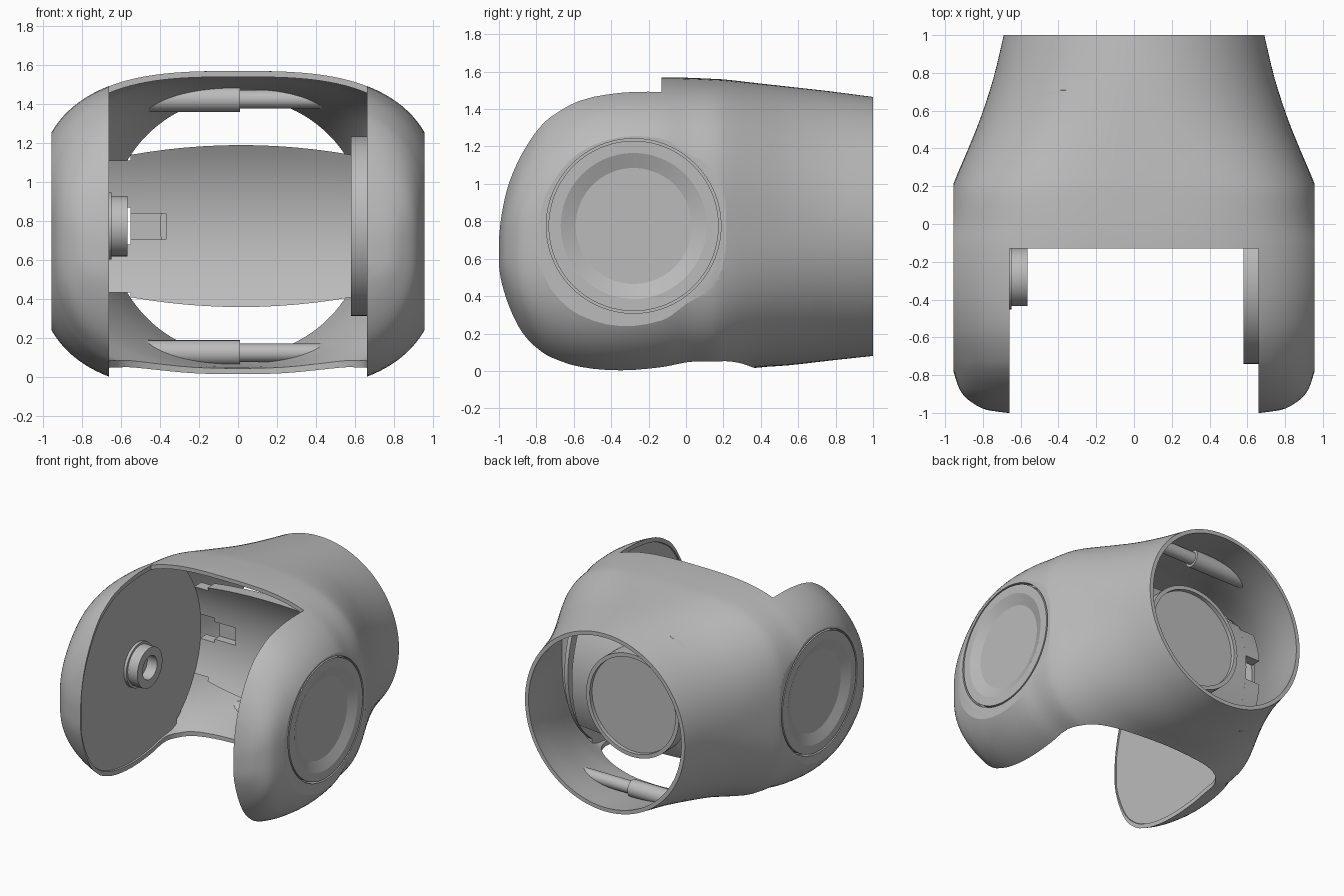
import bpy, bmesh
from math import sin, cos, pi, sqrt, asin, copysign

cube = bpy.data.objects.get("Cube")
if cube:
    bpy.data.objects.remove(cube, do_unlink=True)

GREY = (0.5, 0.5, 0.5, 1)
grey = bpy.data.materials.new("plain_grey")
grey.use_nodes = True
grey.diffuse_color = GREY
grey.node_tree.nodes["Principled BSDF"].inputs["Base Color"].default_value = GREY

HINGE_Y, MID_Z = -0.28, 0.775
GAP = 0.66          # half the space between the side lobes
WALL = 0.67         # inner wall of each lobe, set back from its rim
SIDE = 0.955        # flat outer side of each lobe


def loft(name, rings):
    """Skin a list of equal rings and cap both ends."""
    bm = bmesh.new()
    loops = [[bm.verts.new(p) for p in ring] for ring in rings]
    count = len(loops[0])
    for a, b in zip(loops, loops[1:]):
        for i in range(count):
            j = (i + 1) % count
            bm.faces.new((a[i], a[j], b[j], b[i]))
    bm.faces.new(loops[0])
    bm.faces.new(loops[-1])
    bmesh.ops.recalc_face_normals(bm, faces=bm.faces)
    mesh = bpy.data.meshes.new(name)
    bm.to_mesh(mesh)
    bm.free()
    mesh.materials.append(grey)
    obj = bpy.data.objects.new(name, mesh)
    bpy.context.collection.objects.link(obj)
    return obj


def box(name, x, y, z):
    return loft(name, [[(x[0], a, b), (x[1], a, b), (x[1], c, b), (x[0], c, b)]
                       for a, c, b in ((*y, z[0]), (*y, z[1]))])


def revolve_x(name, profile, sides=64):
    """Turn (x, radius) points around the hinge axis."""
    return loft(name, [[(x, HINGE_Y + r * cos(2 * pi * i / sides),
                         MID_Z + r * sin(2 * pi * i / sides))
                        for i in range(sides)] for x, r in profile])


def cut(obj, cutters):
    """Subtract the cutters for good, then drop them."""
    for c in cutters:
        c.hide_render = True
        mod = obj.modifiers.new("cut", 'BOOLEAN')
        mod.operation, mod.solver, mod.object = 'DIFFERENCE', 'EXACT', c
    graph = bpy.context.evaluated_depsgraph_get()
    mesh = bpy.data.meshes.new_from_object(obj.evaluated_get(graph))
    obj.modifiers.clear()
    obj.data = mesh
    for c in cutters:
        bpy.data.objects.remove(c, do_unlink=True)


# Shell stations: y, half width, top, bottom, roundness, x where heights apply
STATIONS = [
    (-1.0, 0.67, 0.70, 0.57, 3, GAP),
    (-0.985, 0.775, 0.84, 0.47, 3, GAP),
    (-0.957, 0.84, 0.97, 0.375, 3, GAP),
    (-0.91, 0.9, 1.095, 0.265, 3, GAP),
    (-0.86, 0.93, 1.19, 0.185, 3, GAP),
    (-0.8, 0.95, 1.28, 0.125, 3, GAP),
    (-0.727, 0.972, 1.355, 0.075, 3, GAP),
    (-0.567, 1.015, 1.445, 0.022, 3, GAP),
    (-0.35, 1.045, 1.487, 0.003, 3, GAP),
    (-0.13, 1.035, 1.492, 0.02, 3, GAP),
    (0.0, 1.0, 1.568, -0.04, 3, 0),
    (0.14, 0.975, 1.562, -0.03, 3, 0),
    (0.21, 0.957, 1.558, -0.015, 2.9, 0),
    (0.37, 0.89, 1.54, 0.016, 2.6, 0),
    (0.55, 0.817, 1.52, 0.03, 2.3, 0),
    (0.77, 0.745, 1.495, 0.055, 2.1, 0),
    (1.0, 0.69, 1.465, 0.08, 2, 0),
]


def smooth_stations(substeps=3):
    """Turn stations into (y, width, middle, height, roundness) on a smooth curve."""
    rows = []
    for y, w, top, bottom, n, ref in STATIONS:
        mid = (top + bottom) / 2
        rows.append((y, w, mid, (top - mid) / (1 - (ref / w) ** n) ** (1 / n), n))
    last = len(rows) - 1

    def slope(i, k):
        a, b = rows[max(i - 1, 0)], rows[min(i + 1, last)]
        return (b[k] - a[k]) / (b[0] - a[0])

    out = []
    for i in range(last):
        a, b = rows[i], rows[i + 1]
        d = b[0] - a[0]
        for s in range(substeps):
            t = s / substeps
            e = t * t * (3 - 2 * t)
            out.append([a[0] + d * t] + [
                a[k] + (b[k] - a[k]) * e + d * (slope(i, k) * t * (1 - t) ** 2
                                                - slope(i + 1, k) * t * t * (1 - t))
                for k in range(1, 5)])
    return out + [rows[-1]]


def section(row, inset=0, shift=0, sides=128):
    y, w, mid, h, n = row
    ring = []
    for i in range(sides):
        c, s = cos(2 * pi * (i + 0.5) / sides), sin(2 * pi * (i + 0.5) / sides)
        ring.append((copysign((w - inset) * abs(c) ** (2 / n), c), y + shift,
                     mid + copysign((h - inset) * abs(s) ** (2 / n), s)))
    return ring


# Hollow of the shell, leaving solid lobes and a thin round wall behind each
rows = smooth_stations()
hollow = loft("hollow_cutter", [section(r, 0.03) for r in rows[2:]]
              + [section(rows[-1], 0.03, 0.1)])
keep = []
for s in (-1, 1):
    keep.append(box("lobe_keep", sorted((s * WALL, s * 1.3)), (-2, 0.2), (-1, 3)))
    keep.append(revolve_x("wall_keep", [(s * WALL, 0.78), (s * 0.7, 0.78)], 96))
cut(hollow, keep)

# Outer shell with front gap, arched lower notch and side pockets
shell = loft("outer_shell", [section(r) for r in rows])
arch = [(GAP * cos(a * pi / 32), 0.37 * sin(a * pi / 32) ** 0.8) for a in range(33)]
arch = [(GAP, -1.5)] + arch + [(-GAP, -1.5)]
cutters = [
    hollow,
    box("gap_cutter", (-GAP, GAP), (-1.6, -0.13), (-0.5, 2)),
    loft("notch_cutter", [[(x, y, z) for x, y in arch] for z in (-0.6, 0.6)]),
]
for s in (-1, 1):
    cutters.append(box("side_cutter", sorted((s * SIDE, s * 1.3)), (-2, 2), (-1, 3)))
    cutters.append(revolve_x("pocket_cutter", [(s * 0.9, 0.467), (s * 1.1, 0.467)], 96))
cut(shell, cutters)

# Dished round caps on the outside of both lobes
for s, side in ((1, "left"), (-1, "right")):
    revolve_x(side + "_side_cap", [(s * 0.89, 0.455), (s * SIDE, 0.455),
                                   (s * SIDE, 0.39), (s * 0.922, 0.31)], 96)

# Hinge parts on the inner walls
revolve_x("left_hinge_disc", [(0.69, 0.46), (0.58, 0.46)], 96)
revolve_x("right_hinge_boss", [(-0.69, 0.172), (-0.648, 0.172), (-0.648, 0.155),
                               (-0.565, 0.155), (-0.565, 0.09), (-0.65, 0.09)], 40)


def arc_block(name, stations, near=0.78, far=0.86, steps=16):
    """Block with faces curved around the hinge; stations are (x, low, high)."""
    rings = []
    for x, low, high in stations:
        a, b = asin(low / near), asin(high / near)
        heights = [near * sin(a + (b - a) * i / steps) for i in range(steps + 1)]
        path = [(near, h) for h in heights] + [(far, h) for h in reversed(heights)]
        rings.append([(x, HINGE_Y + sqrt(r * r - h * h), MID_Z + h) for r, h in path])
    return loft(name, rings)


# Concave centre plate, its slot and side tabs
spans = [(-0.55 + 1.13 * i / 12, 0.415 - 0.05 * (i / 6 - 1) ** 2) for i in range(13)]
plate = arc_block("centre_plate", [(x, -h, h) for x, h in spans])
cut(plate, [box("slot_cutter", (-0.6, -0.37), (0.2, 0.56), (0.705, 0.84))])
arc_block("upper_tab", [(-0.675, 0.095, 0.335), (-0.545, 0.095, 0.335)])
arc_block("lower_tab", [(-0.675, -0.34, -0.095), (-0.545, -0.34, -0.095)])

# Round socket behind the plate, with a raised rim
rings = []
for r, y in ((0.4, None), (0.4, 0.66), (0.37, 0.66), (0.37, 0.63)):
    ring = []
    for i in range(64):
        dx, dz = r * cos(i * pi / 32), r * sin(i * pi / 32)
        ring.append((dx, HINGE_Y + sqrt(0.83 ** 2 - dz ** 2) if y is None else y, MID_Z + dz))
    rings.append(ring)
loft("rear_socket", rings)


def rod(name, x0, x1, radius, up, inset):
    """Cross rod trimmed to the curve of the shell."""
    rings = []
    for k in range(17):
        x = x0 + (x1 - x0) * k / 16
        ring = []
        for i in range(24):
            dy, z = radius * cos(i * pi / 12), 0.65 + radius * sin(i * pi / 12)
            wide, high = 0.782 - 0.33 * dy - inset, 0.735 - 0.11 * dy - inset
            reach = high * (1 - (abs(x) / wide) ** 2.2) ** (1 / 2.2)
            if z > reach:
                z = reach + (z - reach) * 0.01
            ring.append((x, 0.645 + dy, MID_Z + up * z))
        rings.append(ring)
    loft(name, rings)


# Cross rods at the top and bottom of the rear opening
for up, where in ((1, "upper"), (-1, "lower")):
    rod(where + "_thick_rod", -0.48, 0.01, 0.065, up, 0.004)
    rod(where + "_thin_rod", 0.01, 0.45, 0.047, up, 0.015)

# Smooth shading with crisp edges
for obj in bpy.context.scene.objects:
    obj.select_set(obj.type == 'MESH')
bpy.context.view_layer.objects.active = shell
bpy.ops.object.shade_smooth_by_angle(angle=0.32)
